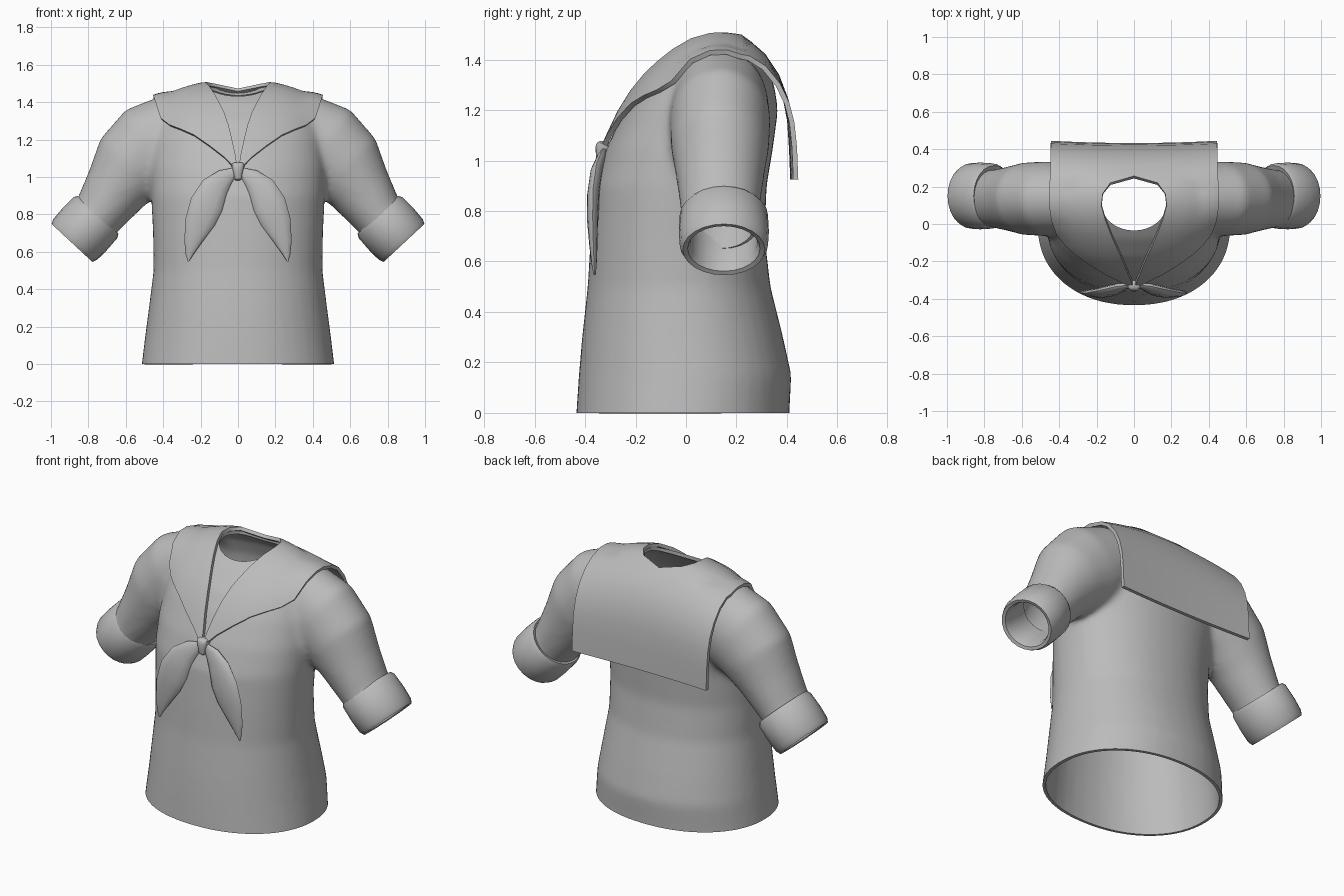
import bpy, bmesh, math
from mathutils import Vector
from mathutils.bvhtree import BVHTree

if "Cube" in bpy.data.objects:
    bpy.data.objects.remove(bpy.data.objects["Cube"])

cloth = bpy.data.materials.new("grey_cloth")
cloth.use_nodes = True
cloth.diffuse_color = (0.5, 0.5, 0.5, 1)
cloth.node_tree.nodes["Principled BSDF"].inputs["Base Color"].default_value = (0.5, 0.5, 0.5, 1)


def make(name, bm):
    bmesh.ops.recalc_face_normals(bm, faces=bm.faces)
    me = bpy.data.meshes.new(name)
    bm.to_mesh(me)
    bm.free()
    me.materials.append(cloth)
    ob = bpy.data.objects.new(name, me)
    bpy.context.collection.objects.link(ob)
    return ob


def modify(ob, kind, **settings):
    m = ob.modifiers.new(kind.title(), kind)
    for key, value in settings.items():
        setattr(m, key, value)


def bake(ob):
    dg = bpy.context.evaluated_depsgraph_get()
    me = bpy.data.meshes.new_from_object(ob.evaluated_get(dg))
    ob.modifiers.clear()
    ob.data = me


def loft(name, rings, loop=False):
    """Skin a list of closed rings; cap the ends unless the rings form a loop."""
    bm = bmesh.new()
    rows = [[bm.verts.new(p) for p in ring] for ring in rings]
    n = len(rows[0])
    for a, b in zip(rows, rows[1:] + (rows[:1] if loop else [])):
        for i in range(n):
            j = (i + 1) % n
            bm.faces.new((a[i], a[j], b[j], b[i]))
    if not loop:
        bm.faces.new(rows[0])
        bm.faces.new(rows[-1])
    return make(name, bm)


def oval(centre, u, v, n=32, power=2.0):
    pts = []
    for i in range(n):
        t = math.tau * i / n
        c, s = math.cos(t), math.sin(t)
        pts.append(Vector(centre) + Vector(u) * math.copysign(abs(c) ** (2 / power), c)
                   + Vector(v) * math.copysign(abs(s) ** (2 / power), s))
    return pts


# Torso: height, half width, front y, back y
torso = [(-.1, .525, -.44, .41), (0, .515, -.435, .41), (.15, .497, -.425, .418),
         (.3, .477, -.412, .385), (.5, .452, -.39, .335), (.7, .455, -.378, .312),
         (.9, .465, -.362, .32), (1.05, .47, -.315, .345), (1.2, .46, -.245, .365),
         (1.3, .44, -.18, .35), (1.4, .39, -.08, .31), (1.45, .32, -.01, .27),
         (1.485, .2, .05, .22)]
body = loft("shirt_body", [oval((0, (f + b) / 2, z), (w, 0, 0), (0, (b - f) / 2, 0), 40, 2.15)
                           for z, w, f, b in torso])

# Sleeves: centre x, centre z, half height, half depth
sleeve = [(.2, 1.26, .19, .17), (.33, 1.23, .22, .19), (.46, 1.16, .245, .2),
          (.57, 1.06, .22, .195), (.65, .94, .175, .175), (.75, .795, .14, .155),
          (.87, .655, .135, .15)]
helpers = []
for side in (1, -1):
    rings = []
    for i, (x, z, h, d) in enumerate(sleeve):
        p, q = sleeve[max(i - 1, 0)], sleeve[min(i + 1, len(sleeve) - 1)]
        up = Vector((p[1] - q[1], 0, q[0] - p[0])).normalized() * h
        rings.append(oval((side * x, .135, z), (side * up.x, 0, up.z), (0, d, 0)))
    arm = loft("sleeve_helper", rings)
    helpers.append(arm)
    modify(body, 'BOOLEAN', operation='UNION', object=arm, solver='EXACT')
modify(body, 'REMESH', mode='VOXEL', voxel_size=0.018)
modify(body, 'SMOOTH', factor=0.5, iterations=12)
bake(body)

# Open the hem and the sleeve ends
bm = bmesh.new()
bm.from_mesh(body.data)
surface = BVHTree.FromBMesh(bm)


def trim(keep, point, normal):
    faces = [f for f in bm.faces if keep(f.calc_center_median())]
    geom = set(faces)
    for f in faces:
        geom.update(f.verts, f.edges)
    bmesh.ops.bisect_plane(bm, geom=list(geom), plane_co=point, plane_no=normal, clear_outer=True)


trim(lambda c: c.z < .1, (0, 0, 0), (0, 0, -1))
for side in (1, -1):
    trim(lambda c: c.x * side > .58, (side * .8, 0, .735), (side, 0, -1))
bm.to_mesh(body.data)
bm.free()

# Cloth thickness and neck hole
neck = loft("neck_helper", [oval((0, .11, z), (.175, 0, 0), (0, .145, 0)) for z in (1.2, 1.7)])
helpers.append(neck)
modify(body, 'SOLIDIFY', thickness=0.018, offset=-1)
modify(body, 'BOOLEAN', operation='DIFFERENCE', object=neck, solver='EXACT')
bake(body)
for ob in helpers:
    bpy.data.objects.remove(ob)

# Rolled cuffs: distance along the axis, radius factor
start, end = Vector((.755, .15, .79)), Vector((.887, .15, .648))
axis = (end - start).normalized()
up = Vector((-axis.z, 0, axis.x))
profile = [(.0, .8), (-.01, .93), (.01, 1), (.1, 1.02), (.17, 1), (.195, .93),
           (.19, .82), (.16, .76), (.06, .76)]
cuff = loft("sleeve_cuffs", [oval(start + axis * t, up * .16 * r, (0, .175 * r, 0), 24)
                             for t, r in profile], loop=True)
modify(cuff, 'MIRROR')

# Collar: draped over the shoulders in front, hanging square at the back
over = [(-.315, .004, .02), (-.29, .012, .07), (-.25, .03, .15), (-.2, .05, .23), (-.15, .072, .3),
        (-.1, .095, .355), (-.04, .122, .405), (.03, .15, .435), (.1, .172, .445),
        (.16, .166, .445), (.21, .125, .445)]
back = [(.25, 1.465), (.31, 1.415), (.365, 1.335), (.4, 1.25), (.42, 1.16), (.43, 1.05), (.435, .925)]
cols = 12
bm = bmesh.new()
rows = []
for y, a, b in over:
    row = []
    for i in range(cols + 1):
        x = a + (b - a) * i / cols
        hit, normal, _, _ = surface.ray_cast(Vector((x, y, 2)), Vector((0, 0, -1)))
        row.append(bm.verts.new(hit + normal * .014))
    rows.append(row)
for k, (y, z) in enumerate(back):
    fall = max(0, 1 - k / 5)
    rows.append([bm.verts.new((.445 * i / cols, y + .012 * (i / cols) ** 2 * (1 - fall) - .012 * (1 - fall),
                               z - .06 * fall * (i / cols) ** 2)) for i in range(cols + 1)])
for a, b in zip(rows, rows[1:]):
    for i in range(cols):
        bm.faces.new((a[i], a[i + 1], b[i + 1], b[i]))
collar = make("sailor_collar", bm)
modify(collar, 'MIRROR', use_clip=True)
modify(collar, 'SOLIDIFY', thickness=0.02, offset=0)

# Scarf tails: inner x, inner z, outer x, outer z, y, half thickness
tail = [(.005, 1.01, .02, 1.05, -.325, .012), (.03, .97, .1, 1.035, -.335, .02),
        (.06, .91, .185, .985, -.355, .025), (.085, .82, .25, .89, -.368, .025),
        (.125, .74, .28, .78, -.37, .022), (.185, .66, .287, .66, -.367, .016),
        (.235, .59, .28, .585, -.364, .01), (.262, .548, .268, .546, -.362, .004)]
tails = loft("scarf_tails", [oval(((a + c) / 2, y, (b + d) / 2), ((c - a) / 2, 0, (d - b) / 2), (0, t, 0), 12)
                             for a, b, c, d, y, t in tail])
modify(tails, 'MIRROR')

# Scarf knot: height, half width, half depth
knot = loft("scarf_knot", [oval((0, -.325, z), (w, 0, 0), (0, d, 0), 16, 2.6)
                           for z, w, d in [(.98, .012, .012), (.99, .022, .027), (1.02, .025, .032),
                                           (1.055, .034, .034), (1.07, .034, .028), (1.078, .02, .015)]])

# Smooth shading with crisp folds
bpy.ops.object.select_all(action='DESELECT')
for ob in (body, cuff, collar, tails, knot):
    bake(ob)
    ob.select_set(True)
    bpy.context.view_layer.objects.active = ob
bpy.ops.object.shade_smooth_by_angle(angle=math.radians(45))
